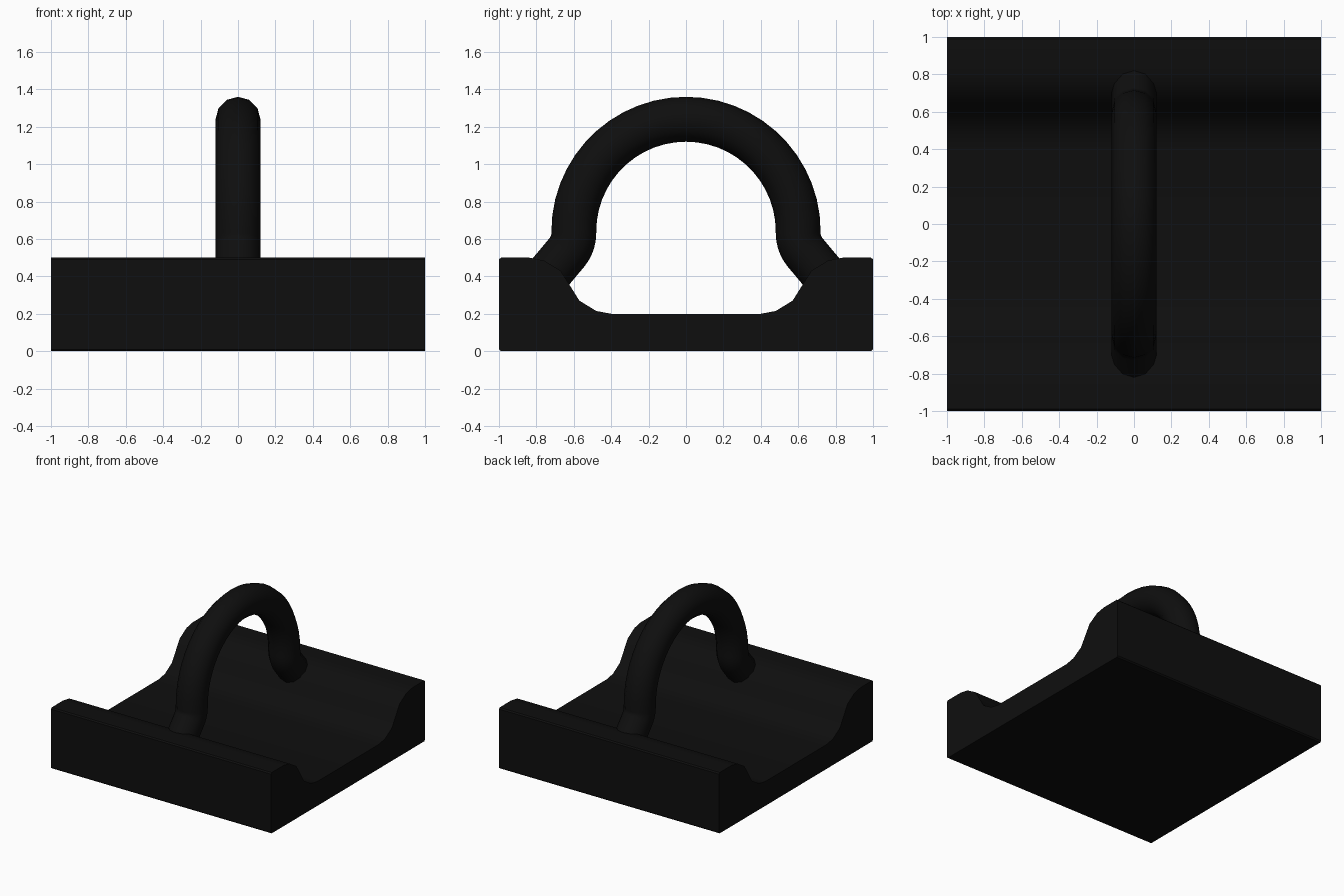
import bpy, bmesh
from math import sin, cos, pi, radians
from mathutils import Vector

cube = bpy.data.objects.get("Cube")
if cube:
    bpy.data.objects.remove(cube, do_unlink=True)

black = bpy.data.materials.new("matte_black")
black.use_nodes = True
black.diffuse_color = (0.0045, 0.0045, 0.0045, 1)
black.node_tree.nodes["Principled BSDF"].inputs["Base Color"].default_value = black.diffuse_color


def finish(name, bm):
    """Turn a bmesh into a shaded object."""
    bmesh.ops.recalc_face_normals(bm, faces=bm.faces)
    mesh = bpy.data.meshes.new(name)
    bm.to_mesh(mesh)
    bm.free()
    mesh.materials.append(black)
    obj = bpy.data.objects.new(name, mesh)
    bpy.context.collection.objects.link(obj)
    bpy.ops.object.select_all(action="DESELECT")
    obj.select_set(True)
    bpy.context.view_layer.objects.active = obj
    bpy.ops.object.shade_smooth_by_angle(angle=radians(35))
    return obj


# Channelled base: half of the section, mirrored, then extruded along x
half = [(0.40, 0.20), (0.48, 0.215), (0.57, 0.27), (0.62, 0.35),
        (0.67, 0.43), (0.76, 0.485), (0.84, 0.50),
        (0.99, 0.50), (1.0, 0.49), (1.0, 0.01), (0.99, 0.0)]
section = half + [(-y, z) for y, z in reversed(half)]
bm = bmesh.new()
face = bm.faces.new([bm.verts.new((-1, y, z)) for y, z in section])
ext = bmesh.ops.extrude_face_region(bm, geom=[face])
bmesh.ops.translate(bm, vec=(2, 0, 0),
                    verts=[v for v in ext["geom"] if isinstance(v, bmesh.types.BMVert)])
finish("channel_base", bm)

# Handle path as (y, z, tangent angle): flared foot, then half of the arch
foot_angle = radians(40)
path = []
for i in range(6):
    a = pi + foot_angle * (1 - i / 5)
    path.append((0.76 + 0.16 * cos(a), 0.63 + 0.16 * sin(a), a - pi))
y, z, a = path[0]
path.insert(0, (y + 0.25 * sin(a), z - 0.25 * cos(a), a))
for i in range(1, 14):
    a = pi / 2 * i / 13
    path.append((0.6 * cos(a), 0.64 + 0.6 * sin(a), a))
path += [(-y, z, pi - a) for y, z, a in reversed(path[:-1])]

# Handle: a round tube swept along the path, with closed ends
SIDES, RADIUS = 12, 0.12
bm = bmesh.new()
rings = []
for y, z, a in path:
    normal = Vector((0, cos(a), sin(a)))
    rings.append([bm.verts.new(Vector((0, y, z)) + RADIUS * (
        normal * cos(t) + Vector((1, 0, 0)) * sin(t)))
        for t in (2 * pi * k / SIDES for k in range(SIDES))])
for r, s in zip(rings, rings[1:]):
    for k in range(SIDES):
        n = (k + 1) % SIDES
        bm.faces.new((r[k], r[n], s[n], s[k]))
bm.faces.new(rings[0])
bm.faces.new(rings[-1])
finish("arched_handle", bm)
